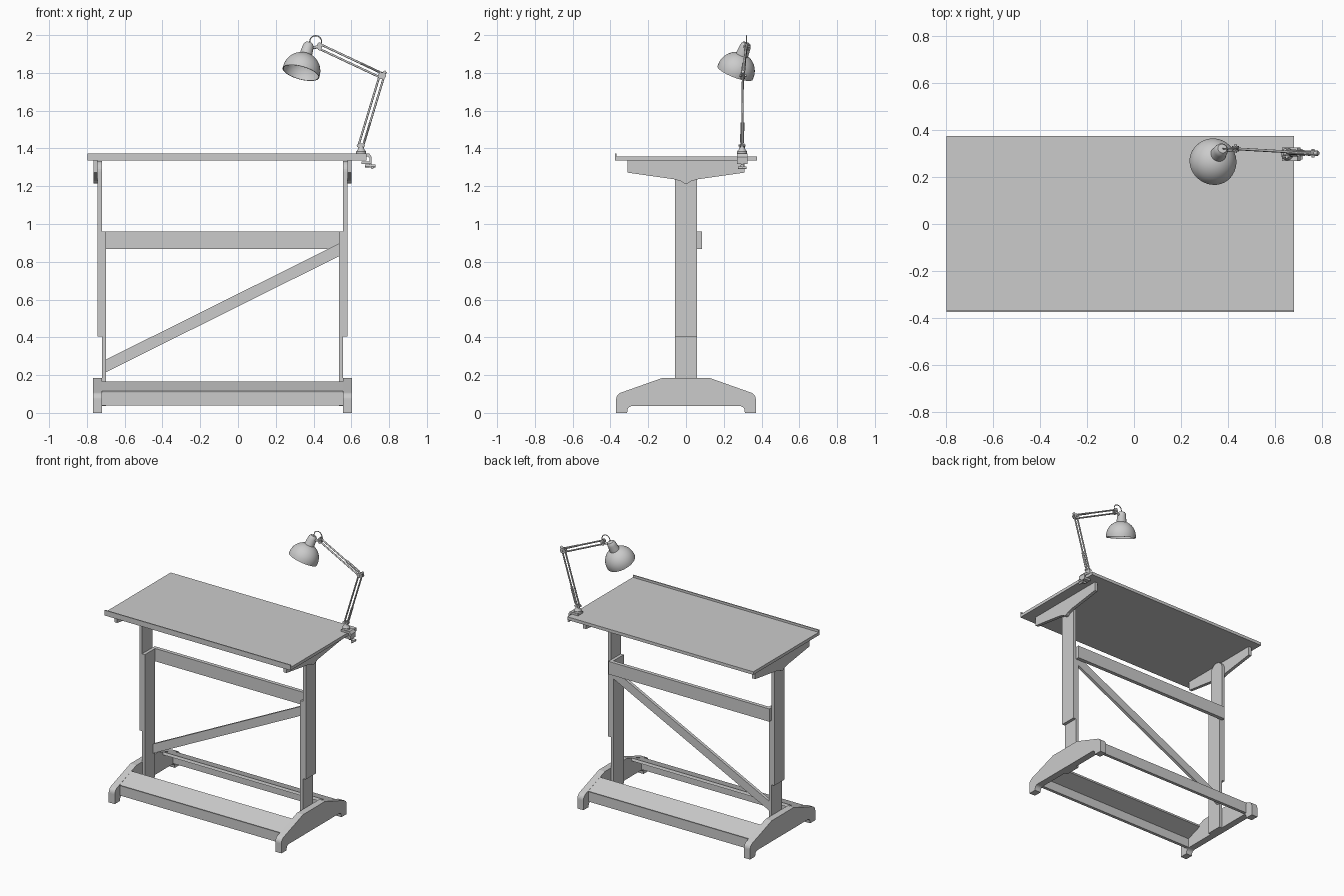
import bpy, bmesh, math
from mathutils import Vector

if "Cube" in bpy.data.objects:
    bpy.data.objects.remove(bpy.data.objects["Cube"])

CX = -0.082  # centre line of the frame in x


def finish(name, bm, smooth=False):
    bmesh.ops.recalc_face_normals(bm, faces=bm.faces)
    me = bpy.data.meshes.new(name)
    bm.to_mesh(me)
    bm.free()
    ob = bpy.data.objects.new(name, me)
    bpy.context.collection.objects.link(ob)
    if smooth:
        me.shade_smooth()
        me.set_sharp_from_angle(angle=math.radians(35))
    return ob


def prism(name, pts, a, b, axis='x'):
    """Extrude a (y, z) profile along x, or an (x, z) profile along y."""
    bm = bmesh.new()
    place = (lambda p: (a, *p)) if axis == 'x' else (lambda p: (p[0], a, p[1]))
    f = bm.faces.new([bm.verts.new(place(p)) for p in pts])
    moved = bmesh.ops.extrude_face_region(bm, geom=[f])['geom']
    vec = Vector((b - a, 0, 0)) if axis == 'x' else Vector((0, b - a, 0))
    bmesh.ops.translate(bm, vec=vec, verts=[v for v in moved if isinstance(v, bmesh.types.BMVert)])
    return finish(name, bm)


def box(name, x0, x1, y0, y1, z0, z1):
    return prism(name, [(y0, z0), (y1, z0), (y1, z1), (y0, z1)], x0, x1)


def lathe(name, base, direction, profile, seg=32):
    """Revolve (radius, height) points round an axis starting at base."""
    rot = Vector(direction).to_track_quat('Z', 'Y')
    bm = bmesh.new()
    vs = [bm.verts.new((r, 0, h)) for r, h in profile]
    es = [bm.edges.new(p) for p in zip(vs, vs[1:])]
    bmesh.ops.spin(bm, geom=vs + es, cent=(0, 0, 0), axis=(0, 0, 1), angle=math.tau, steps=seg)
    bmesh.ops.remove_doubles(bm, verts=bm.verts, dist=1e-5)
    for v in bm.verts:
        v.co = rot @ v.co + Vector(base)
    return finish(name, bm, True)


def rod(name, p, q, r, seg=12):
    d = Vector(q) - Vector(p)
    return lathe(name, p, d, [(0, 0), (r, 0), (r, d.length), (0, d.length)], seg)


def wire(name, pts, r):
    cu = bpy.data.curves.new(name, 'CURVE')
    cu.dimensions = '3D'
    cu.bevel_depth, cu.bevel_resolution, cu.use_fill_caps = r, 2, True
    sp = cu.splines.new('POLY')
    sp.points.add(len(pts) - 1)
    for s, p in zip(sp.points, pts):
        s.co = (*p, 1)
    ob = bpy.data.objects.new(name, cu)
    bpy.context.collection.objects.link(ob)


def mirrored(half):
    """Complete a profile given for y < 0."""
    return half + [(-y, z) for y, z in reversed(half)]


def arc(cy, cz, r, a0, a1, n=6):
    return [(cy + r * math.cos(math.radians(a0 + (a1 - a0) * i / n)),
             cz + r * math.sin(math.radians(a0 + (a1 - a0) * i / n))) for i in range(n + 1)]


# --- table top with front lip
box("table_top", -0.797, 0.68, -0.368, 0.375, 1.336, 1.358)
box("front_lip", -0.797, 0.68, -0.375, -0.367, 1.336, 1.374)

# --- feet, legs and top brackets on both sides
foot = mirrored([(0, 0.036)] + arc(-0.285, 0.011, 0.025, 90, 165)
                + [(-0.312, 0), (-0.37, 0)] + arc(-0.33, 0.07, 0.04, 180, 110)
                + [(-0.125, 0.185)])
foot = foot[:-1]
bracket = mirrored([(-0.31, 1.336), (-0.31, 1.272), (-0.065, 1.237), (-0.045, 1.232)]
                   + arc(0, 1.240, 0.026, 215, 260, 4))
upper_leg = mirrored([(-0.058, 0.405)] + arc(0, 1.277, 0.058, 180, 100))
for side, s in (("left", -1), ("right", 1)):
    def X(d):
        return CX + s * d
    prism(side + "_foot", foot, X(0.638), X(0.686))
    box(side + "_lower_leg", X(0.617), X(0.639), -0.058, 0.058, 0.036, 0.96)
    prism(side + "_sliding_leg", upper_leg, X(0.639), X(0.661))
    prism(side + "_top_bracket", bracket, X(0.661), X(0.684))

# --- slanted foot boards and upright rails, front and back
for side, s in (("front", -1), ("back", 1)):
    prism(side + "_foot_board",
          [(s * y, z) for y, z in [(0.315, 0.116), (0.18, 0.165), (0.174, 0.147), (0.309, 0.098)]],
          CX - 0.639, CX + 0.639)
    y0, y1 = sorted((s * 0.29, s * 0.312))
    box(side + "_foot_rail", CX - 0.639, CX + 0.639, y0, y1, 0.04, 0.112)

# --- cross rail and diagonal brace
box("cross_rail", CX - 0.639, CX + 0.639, 0.058, 0.085, 0.868, 0.96)
prism("diagonal_brace", [(-0.70, 0.215), (0.536, 0.83), (0.536, 0.897), (-0.70, 0.282)],
      0.036, 0.058, 'y')

# --- lamp clamp
LY = 0.297
prism("clamp_bracket", [(0.63, 1.358), (0.685, 1.358), (0.695, 1.35), (0.695, 1.332), (0.655, 1.332),
                        (0.655, 1.318), (0.706, 1.318), (0.708, 1.355), (0.695, 1.372), (0.63, 1.372)],
      LY - 0.028, LY + 0.028, 'y')
rod("clamp_screw", (0.70, LY, 1.298), (0.70, LY, 1.325), 0.007)
rod("clamp_knob", (0.673, LY, 1.308), (0.727, LY, 1.308), 0.008)
rod("clamp_wing", (0.71, LY - 0.022, 1.298), (0.71, LY + 0.022, 1.298), 0.007)
lathe("lamp_pivot", (0.652, LY, 1.372), (0, 0, 1),
      [(0, 0), (0.026, 0), (0.026, 0.012), (0.016, 0.025), (0.014, 0.045), (0, 0.045)], 20)

# --- lamp arms: paired rods with a spring between
base, elbow, head = Vector((0.65, LY, 1.415)), Vector((0.762, LY + 0.004, 1.785)), Vector((0.432, 0.32, 1.94))
for name, p, q in (("lower", base, elbow), ("upper", elbow, head)):
    d = (q - p).normalized()
    n = Vector((d.z, 0, -d.x)).normalized() * 0.012
    for i, k in enumerate((-1, 1)):
        rod(f"{name}_arm_rod_{i + 1}", p + n * k, q + n * k, 0.0055)
    for k in (-1, 1):
        w = Vector((0, 0.009 * k, 0))
        rod(f"{name}_arm_spring_{(k + 3) // 2}", p + d * 0.02 + w * 0.5 + n, p + d * 0.13 + w * 0.5 + n, 0.006, 8)

# joint plates at each end of the arms
for name, c, hx, hz in (("base", base, 0.022, 0.012), ("elbow", elbow, 0.022, 0.018), ("head", head, 0.014, 0.022)):
    for i, k in enumerate((-1, 1)):
        y = c.y + k * 0.009
        prism(f"{name}_joint_plate_{i + 1}",
              [(c.x + hx * math.cos(t * math.tau / 12), c.z + hz * math.sin(t * math.tau / 12)) for t in range(12)],
              y - 0.003, y + 0.003, 'y')
    rod(name + "_joint_bolt", (c.x, c.y - 0.018, c.z), (c.x, c.y + 0.018, c.z), 0.006)
rod("elbow_tip", elbow + Vector((0, 0, 0.006)), elbow + Vector((0.022, 0, 0.022)), 0.009)

# --- lamp head: open dome shade, socket and wire
rim, axis = Vector((0.333, 0.26, 1.80)), Vector((0.048, 0.068, 0.175)).normalized()
dome = [(0.1 * math.cos(math.radians(a)), 0.012 + 0.1 * math.sin(math.radians(a))) for a in range(0, 73, 6)]
inner = [(r * 0.96, h - 0.003) for r, h in reversed(dome)]
lathe("lamp_shade", rim, axis, [(0.1, 0)] + dome + [(0, 0.112), (0, 0.105)] + inner + [(0.096, 0), (0.1, 0)], 40)
lathe("lamp_socket", rim + axis * 0.098, axis,
      [(0, 0), (0.034, 0), (0.03, 0.05), (0.027, 0.066), (0.02, 0.076), (0, 0.078)], 24)
rod("lamp_bulb_holder", rim + axis * 0.045, rim + axis * 0.106, 0.022)
rod("head_link", rim + axis * 0.14, head, 0.008)
wire("lamp_cable", [(0.411 + 0.031 * math.cos(math.radians(a)), 0.321, 1.966 + 0.031 * math.sin(math.radians(a)))
                    for a in range(-30, 196, 15)], 0.003)
